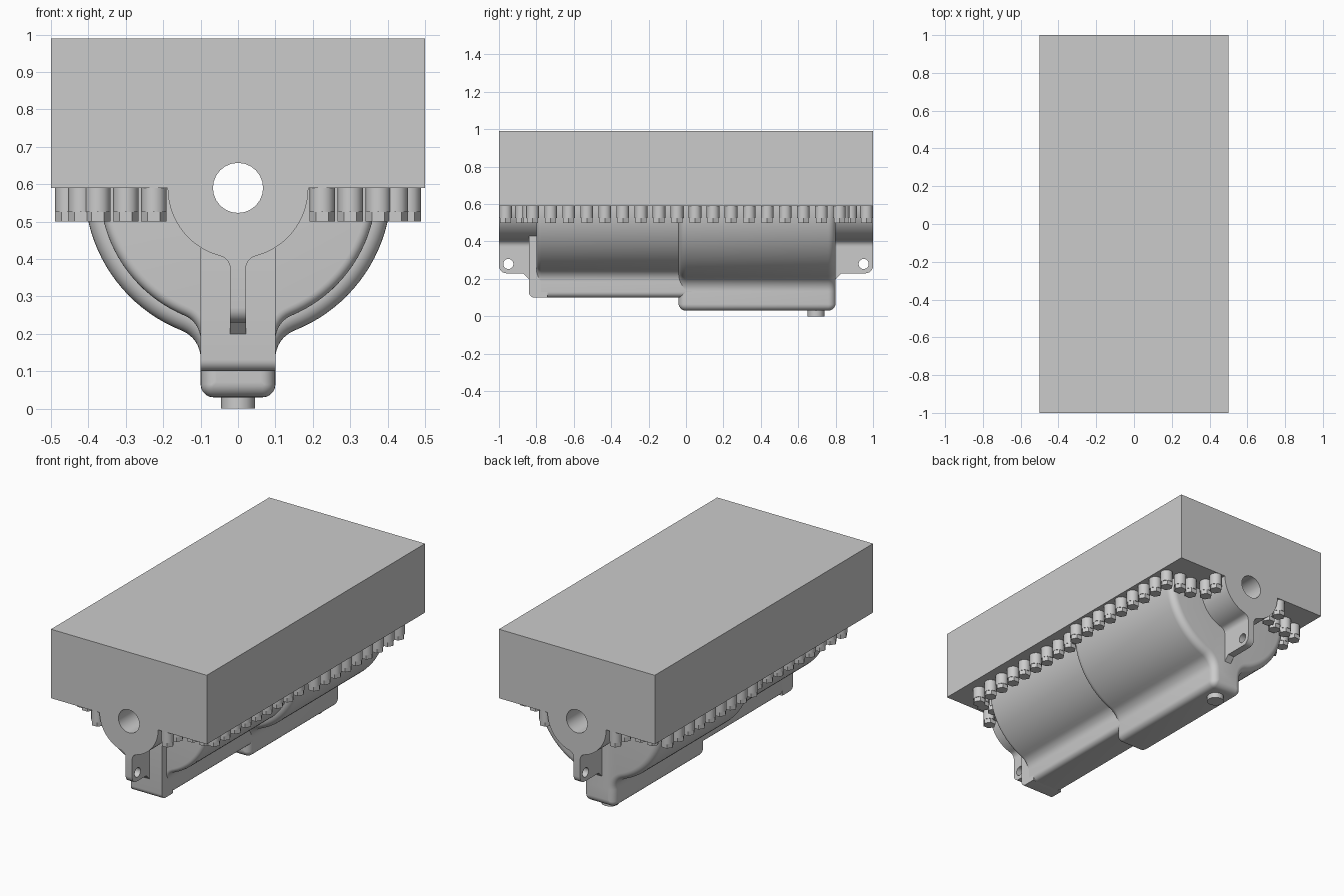
import bpy, bmesh, math

if "Cube" in bpy.data.objects:
    bpy.data.objects.remove(bpy.data.objects["Cube"])

AXIS_Z = 0.59      # height of the shaft axis and of the block underside
grey = bpy.data.materials.new("cast_grey")
grey.use_nodes = True
grey.diffuse_color = (0.6, 0.6, 0.6, 1)
grey.node_tree.nodes["Principled BSDF"].inputs["Base Color"].default_value = (0.6, 0.6, 0.6, 1)


def finish(name, bm):
    bmesh.ops.recalc_face_normals(bm, faces=bm.faces)
    mesh = bpy.data.meshes.new(name)
    bm.to_mesh(mesh)
    bm.free()
    mesh.materials.append(grey)
    ob = bpy.data.objects.new(name, mesh)
    bpy.context.collection.objects.link(ob)
    return ob


def loft(name, rings):
    """Skin a list of equal closed rings and cap both ends."""
    bm = bmesh.new()
    rows = [[bm.verts.new(p) for p in ring] for ring in rings]
    for a, b in zip(rows, rows[1:]):
        for i in range(len(a)):
            j = (i + 1) % len(a)
            bm.faces.new((a[i], a[j], b[j], b[i]))
    bm.faces.new(rows[0])
    bm.faces.new(rows[-1])
    return finish(name, bm)


def arc(cx, cz, r, start, end, n):
    return [(cx + r * math.cos(start + (end - start) * i / n),
             cz + r * math.sin(start + (end - start) * i / n)) for i in range(n + 1)]


def section(radius, half, bottom, fillet, corner, inset=0.0):
    """Half round that blends through a fillet into a keel."""
    fx = half + fillet
    drop = math.sqrt((radius + fillet) ** 2 - fx ** 2)
    angle = math.atan2(drop, fx)
    r, w, b = radius - inset, half - inset, bottom + inset
    c = max(corner - inset, 0.004)
    side = [(r, AXIS_Z + 0.01)]
    side += arc(0, AXIS_Z, r, 0, -angle, 20)
    side += arc(fx, AXIS_Z - drop, fillet + inset, math.pi - angle, math.pi, 8)[1:]
    side += arc(w - c, b + c, c, 0, -math.pi / 2, 5)
    return side + [(-x, z) for x, z in reversed(side)]


def body(name, y0, y1, round0, round1, *shape):
    """Extrude a section along y with rounded ends."""
    steps = [math.pi / 2 * i / 6 for i in range(7)]
    ends = []
    for a in (steps if round0 else [0]):
        ends.append((y0 + round0 * (1 - math.cos(a)), round0 * (1 - math.sin(a))))
    for a in (reversed(steps) if round1 else [0]):
        ends.append((y1 - round1 * (1 - math.cos(a)), round1 * (1 - math.sin(a))))
    return loft(name, [[(x, y, z) for x, z in section(*shape, d)] for y, d in ends])


def box(name, x, y0, y1, z0, z1):
    return loft(name, [[(-x, y, z0), (x, y, z0), (x, y, z1), (-x, y, z1)] for y in (y0, y1)])


def rod(name, r, centre, length, axis, sides=24):
    """Prism centred on a point, running along one axis."""
    rings = []
    for h in (-length / 2, length / 2):
        ring = []
        for u, v in arc(0, 0, r, 0, math.tau * (1 - 1 / sides), sides - 1):
            p = {"x": (h, u, v), "y": (u, h, v), "z": (u, v, h)}[axis]
            ring.append([a + b for a, b in zip(p, centre)])
        rings.append(ring)
    return loft(name, rings)


def cut(ob, cutter):
    mod = ob.modifiers.new("hole", "BOOLEAN")
    mod.operation = "DIFFERENCE"
    mod.solver = "EXACT"
    mod.object = cutter
    cutter.hide_render = True


# Upper block and the two halves of the lower housing
block = box("upper_block", 0.5, -1, 1, AXIS_Z, 0.99)
front_shell = body("front_housing", -0.8, 0.03, 0.025, 0, 0.37, 0.1, 0.1, 0.07, 0.03)
rear_shell = body("rear_housing", -0.04, 0.8, 0.04, 0.04, 0.41, 0.1, 0.03, 0.08, 0.035)
parts = [block, front_shell, rear_shell]
bored = list(parts)

# Column under the front boss, with a rounded lower edge
column_side = [(-0.84, 0.43)] + arc(-0.81, 0.13, 0.03, math.pi, 1.5 * math.pi, 6)
column_side += [(-0.74, 0.1), (-0.74, 0.43)]
parts.append(loft("front_column", [[(x, y, z) for y, z in column_side] for x in (-0.1, 0.1)]))

# Shaft bosses with drilled lugs at both ends
cutters = []
for s, end, inner in ((-1, "front", 0.84), (1, "rear", 0.8)):
    y0, y1 = sorted((s * 0.74, s))
    boss = body(end + "_boss", y0, y1, 0, 0, 0.188, 0.021, 0.375, 0.035, 0.004)
    bored.append(boss)
    outline = [(inner - 0.03, 0.41), (inner - 0.03, 0.2), (inner, 0.2), (inner + 0.03, 0.23)]
    outline += arc(0.96, 0.27, 0.04, -math.pi / 2, 0, 6) + [(1, 0.41)]
    lug = loft(end + "_lug", [[(x, s * y, z) for y, z in outline] for x in (-0.021, 0.021)])
    eye = rod(end + "_eye_cutter", 0.027, (0, s * 0.95, 0.28), 0.2, "x")
    cut(lug, eye)
    cutters.append(eye)
    parts += [boss, lug]

# Shaft bore through everything on the axis
bore = rod("bore_cutter", 0.067, (0, 0, AXIS_Z), 2.4, "y")
cutters.append(bore)
for ob in bored:
    cut(ob, bore)

# Drain plug
parts.append(rod("drain_plug", 0.046, (0, 0.695, 0.025), 0.05, "z", 12))

# Flange bolts: side rows stepping out at the wider half, then round the ends
spots = []
for i in range(18):
    spots.append((0.42 if i < 9 else 0.455, -0.82 + 1.64 * i / 17))
for s in (-1, 1):
    spots += [(x, s * y) for x, y in ((0.375, 0.84), (0.3, 0.84), (0.225, 0.88), (0.225, 0.965))]
for side, m in (("left", 1), ("right", -1)):
    for i, (x, y) in enumerate(spots):
        parts.append(rod(f"{side}_bolt_shank_{i}", 0.034, (m * x, y, 0.558), 0.066, "z", 12))
        parts.append(rod(f"{side}_bolt_head_{i}", 0.034, (m * x, y, 0.515), 0.03, "z", 6))

# Apply the holes, drop the cutters, smooth the curved parts
bpy.ops.object.select_all(action="DESELECT")
for ob in parts:
    ob.select_set(True)
bpy.context.view_layer.objects.active = block
bpy.ops.object.convert(target="MESH")
for ob in cutters:
    bpy.data.objects.remove(ob)
bpy.ops.object.shade_smooth_by_angle(angle=math.radians(35))
